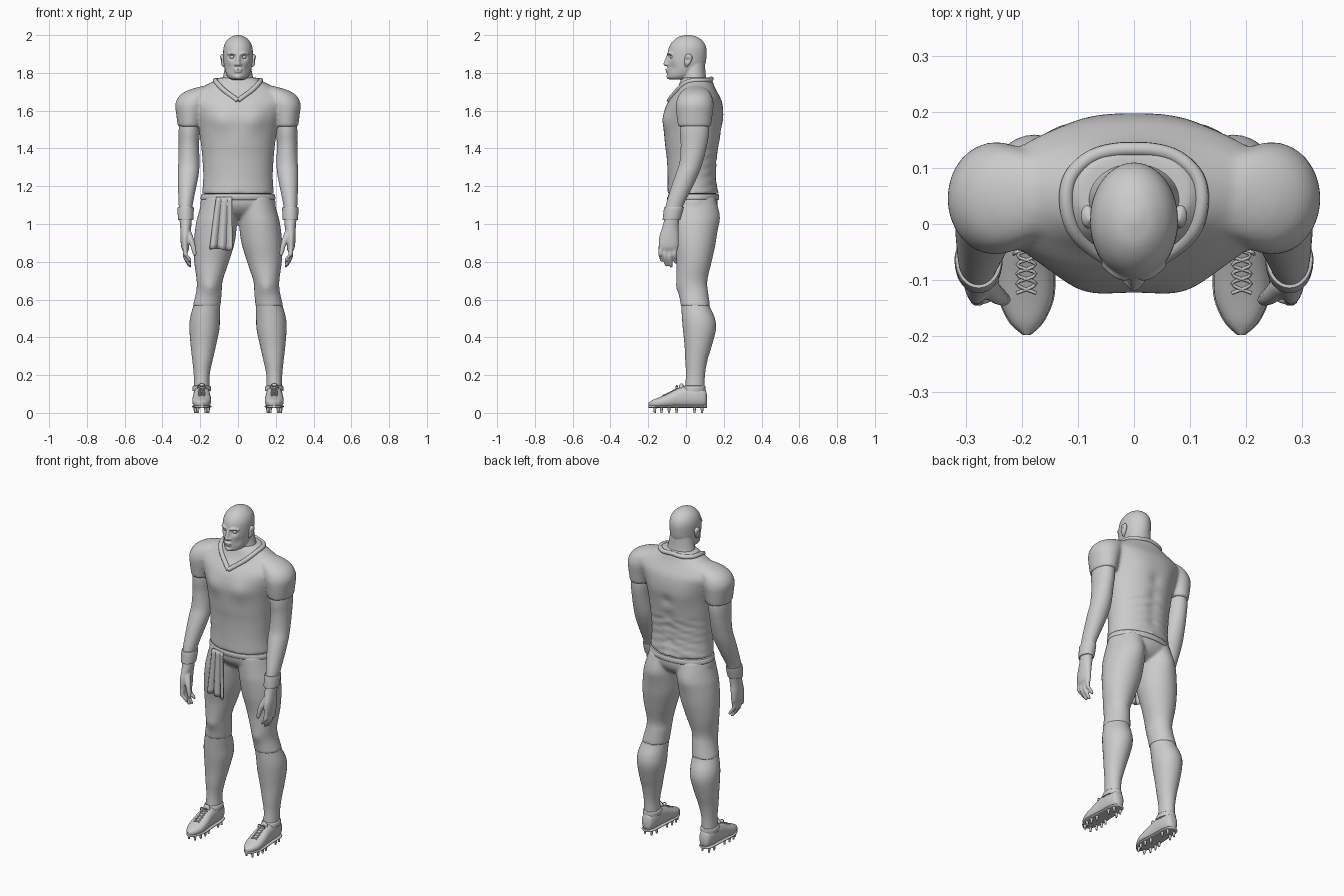
import bpy, bmesh, math
from mathutils import Vector, Matrix
from mathutils.bvhtree import BVHTree


def spline(pts, k):
    """Catmull-Rom points through a list of tuples."""
    pts = [Vector(p) for p in pts]
    p = [pts[0]] + pts + [pts[-1]]
    out = []
    for i in range(1, len(p) - 2):
        a, b, c, d = p[i - 1:i + 3]
        for s in range(k):
            t = s / k
            out.append(0.5 * (2 * b + (c - a) * t + (2 * a - 5 * b + 4 * c - d) * t * t
                              + (3 * b - a - 3 * c + d) * t ** 3))
    return out + [pts[-1]]


def skin(bm, rings):
    rings = [[bm.verts.new(co) for co in r] for r in rings]
    n = len(rings[0])
    for a, b in zip(rings, rings[1:]):
        for i in range(n):
            bm.faces.new((a[i], a[(i + 1) % n], b[(i + 1) % n], b[i]))
    bm.faces.new(rings[0])
    bm.faces.new(rings[-1])
    return [v for r in rings for v in r]


def loft(bm, rows, axis='z', k=5, n=32, power=1.0):
    """Rows are (height, centre a, centre b, radius a, radius b)."""
    rings = []
    for h, ca, cb, ra, rb in spline(rows, k):
        ring = []
        for i in range(n):
            t = 2 * math.pi * i / n
            c, s = math.cos(t), math.sin(t)
            a = ca + ra * math.copysign(abs(c) ** power, c)
            b = cb + rb * math.copysign(abs(s) ** power, s)
            ring.append((a, b, h) if axis == 'z' else (a, h, b))
        rings.append(ring)
    return skin(bm, rings)


def tube(bm, pts, r, k=1, n=10):
    pts = spline(pts, k)
    rings = []
    for i, p in enumerate(pts):
        d = (pts[min(i + 1, len(pts) - 1)] - pts[max(i - 1, 0)]).normalized()
        u = d.cross(Vector((0.13, 0.2, 1))).normalized()
        w = d.cross(u)
        rings.append([p + r * (u * math.cos(2 * math.pi * j / n) + w * math.sin(2 * math.pi * j / n))
                      for j in range(n)])
    skin(bm, rings)


def ball(bm, loc, scale):
    bmesh.ops.create_uvsphere(bm, u_segments=20, v_segments=12, radius=1,
                              matrix=Matrix.LocRotScale(Vector(loc), None, Vector(scale)))


def bump(verts, centre, r, push):
    """Soft push, repeated on both sides of x = 0."""
    for side in (1, -1):
        c = Vector((centre[0] * side, centre[1], centre[2]))
        for v in verts:
            v.co += Vector(push) * math.exp(-((v.co - c).length / r) ** 2)


def mirror(bm):
    new = bmesh.ops.duplicate(bm, geom=bm.verts[:] + bm.edges[:] + bm.faces[:])['geom']
    for v in new:
        if isinstance(v, bmesh.types.BMVert):
            v.co.x *= -1


def make(name, bm, voxel=0, smooth=4, both=False):
    if both:
        mirror(bm)
    bmesh.ops.recalc_face_normals(bm, faces=bm.faces[:])
    me = bpy.data.meshes.new(name)
    bm.to_mesh(me)
    ob = bpy.data.objects.new(name, me)
    bpy.context.collection.objects.link(ob)
    me.shade_smooth()
    me.set_sharp_from_angle(angle=math.radians(50))
    if voxel:
        m = ob.modifiers.new('fuse', 'REMESH')
        m.mode, m.voxel_size, m.use_smooth_shade = 'VOXEL', voxel, True
        s = ob.modifiers.new('soften', 'SMOOTH')
        s.factor, s.iterations = 0.5, smooth
    return ob


# jersey: padded shoulders and sleeves fused with the trunk
bm = bmesh.new()
loft(bm, [(1.515, .256, .045, .062, .087), (1.58, .253, .045, .074, .096), (1.635, .244, .046, .088, .1),
          (1.68, .225, .048, .084, .088), (1.71, .19, .05, .07, .065), (1.73, .16, .05, .03, .03)])
mirror(bm)
trunk = loft(bm, [(1.16, 0, .036, .19, .134), (1.25, 0, .033, .184, .13), (1.35, 0, .033, .189, .135),
                  (1.42, 0, .034, .196, .145), (1.5, 0, .035, .208, .152), (1.56, 0, .037, .225, .156),
                  (1.62, 0, .043, .25, .15), (1.66, 0, .05, .265, .135), (1.7, 0, .055, .235, .11),
                  (1.73, 0, .055, .18, .095), (1.76, 0, .055, .122, .084), (1.775, 0, .055, .1, .075)],
             n=64)
bump(trunk, (.09, -.11, 1.55), .06, (0, -.014, 0))
bump(trunk, (.09, .18, 1.55), .08, (0, .008, 0))
for z in (1.25, 1.33, 1.41, 1.5):
    bump(trunk, (0, .18, z), .035, (0, -.006, 0))
for v in trunk:  # cloth folds on the lower back
    if v.co.y > .06 and v.co.z < 1.4:
        v.co.y += .003 * math.sin(v.co.z * 130 + 40 * abs(v.co.x))
jersey = make('jersey', bm, .009)

# collar laid on the jersey
bpy.context.view_layer.update()
tree = BVHTree.FromObject(jersey, bpy.context.evaluated_depsgraph_get())
half = [(.07, .128, 1.765), (.115, .085, 1.765), (.115, .02, 1.75), (.075, -.035, 1.705)]
path = [(0, -.09, 1.652)] + [(-x, y, z) for x, y, z in half[::-1]] + [(0, .13, 1.765)] + half + [(0, -.09, 1.652)]
bm = bmesh.new()
tube(bm, [tree.find_nearest(p)[0] for p in spline(path, 6)], .013)
make('collar', bm)

# head and neck
bm = bmesh.new()
head = loft(bm, [(1.764, 0, -.04, .03, .045), (1.775, 0, -.032, .05, .064), (1.8, 0, -.016, .064, .082),
                 (1.84, 0, .0, .074, .099), (1.88, 0, .004, .078, .104), (1.93, 0, .008, .077, .1),
                 (1.965, 0, .01, .064, .082), (1.99, 0, .01, .038, .05), (2.001, 0, .01, .008, .01)], n=64, k=8)
bump(head, (.032, -.092, 1.884), .018, (0, .015, 0))
bump(head, (.055, -.075, 1.825), .022, (-.0, .008, 0))
loft(bm, [(1.66, 0, .05, .1, .07), (1.74, 0, .048, .092, .073), (1.78, 0, .043, .079, .063),
          (1.85, 0, .04, .066, .06)])
tube(bm, [(0, -.088, 1.9), (0, -.1, 1.87), (0, -.107, 1.848)], .011, 4)
ball(bm, (0, -.106, 1.847), (.013, .014, .011))
ball(bm, (0, -.1, 1.817), (.022, .009, .006))
ball(bm, (0, -.098, 1.806), (.019, .009, .006))
ball(bm, (0, -.088, 1.78), (.022, .016, .014))
for s in (1, -1):
    ball(bm, (.013 * s, -.098, 1.845), (.009, .011, .008))
    tube(bm, [(.012 * s, -.096, 1.899), (.032 * s, -.09, 1.905), (.055 * s, -.07, 1.898)], .007, 4)
make('head', bm, .0045, 2)
bm = bmesh.new()
ball(bm, (.031, -.072, 1.884), (.014, .014, .011))
make('eyes', bm, both=True)
bm = bmesh.new()
ear = loft(bm, [(1.83, .074, .0, .003, .005), (1.845, .079, .006, .01, .013), (1.87, .082, .012, .012, .02),
                (1.89, .083, .014, .011, .018), (1.9, .08, .012, .004, .006)], n=24)
bump(ear, (.094, .006, 1.868), .011, (0, 0, 0))
for v in ear:
    v.co.x -= .009 * math.exp(-((v.co - Vector((.094, .008, 1.868))).length / .01) ** 2)
make('ears', bm, both=True)

# arms with hands
bm = bmesh.new()
loft(bm, [(1.6, .255, .045, .05, .07), (1.5, .258, .045, .056, .078), (1.42, .26, .042, .054, .07),
          (1.33, .26, .028, .056, .062), (1.27, .263, .008, .056, .061), (1.2, .269, -.02, .049, .057),
          (1.1, .277, -.06, .037, .047), (1.03, .277, -.074, .033, .04), (.98, .277, -.083, .029, .044),
          (.93, .28, -.09, .025, .052), (.88, .28, -.092, .021, .052), (.855, .276, -.093, .014, .044)])
for y, tip in ((-.132, .8), (-.107, .775), (-.082, .77), (-.058, .79)):
    z0 = .88
    loft(bm, [(z0, .281, y, .012, .012), ((z0 + tip) / 2, .278, y - .003, .0125, .0115),
              (tip + .02, .262, y + .001, .011, .0105), (tip + .004, .254, y + .004, .008, .008),
              (tip, .252, y + .004, .003, .003)], n=12)
loft(bm, [(.96, .265, -.105, .018, .02), (.91, .246, -.125, .016, .017), (.865, .234, -.133, .013, .013),
          (.838, .229, -.135, .009, .009), (.83, .228, -.135, .003, .003)], n=12)
make('arms', bm, .005, 2, both=True)

# wristbands
bm = bmesh.new()
loft(bm, [(1.022, .277, -.077, .039, .046), (1.03, .277, -.075, .041, .048), (1.08, .277, -.065, .043, .052),
          (1.09, .277, -.063, .041, .051)], k=3)
make('wristbands', bm, both=True)

# pants
bm = bmesh.new()
leg = loft(bm, [(1.14, .09, .04, .095, .115), (1.05, .106, .045, .105, .122), (1.0, .114, .045, .109, .122),
                (.9, .126, .045, .108, .112), (.8, .14, .042, .092, .094), (.7, .15, .032, .069, .081),
                (.64, .154, .04, .068, .077), (.565, .166, .05, .074, .078)], n=40)
bump(leg, (.1, .16, 1.04), .07, (0, .012, 0))
bump(leg, (.15, -.04, .66), .035, (0, -.01, 0))
mirror(bm)
loft(bm, [(1.155, 0, .039, .188, .127), (1.1, 0, .042, .2, .124), (1.06, 0, .045, .17, .1),
          (1.03, 0, .045, .09, .06)], n=48)
make('pants', bm, .008)
bm = bmesh.new()
loft(bm, [(1.128, 0, .041, .194, .13), (1.134, 0, .041, .198, .134), (1.15, 0, .04, .196, .135),
          (1.158, 0, .04, .192, .131)], n=64, k=2)
make('waistband', bm)

# socks
bm = bmesh.new()
loft(bm, [(.62, .157, .042, .064, .072), (.565, .166, .05, .071, .075), (.5, .175, .066, .079, .087),
          (.44, .178, .071, .079, .087), (.35, .184, .064, .066, .071), (.28, .188, .055, .054, .059),
          (.2, .192, .05, .042, .05), (.11, .192, .045, .042, .053)])
make('socks', bm, both=True)

# shoes, soles, studs
rows = [(.112, .192, .07, .012, .02), (.1, .192, .08, .032, .048), (.06, .192, .085, .042, .058),
        (.01, .192, .086, .044, .059), (-.04, .192, .079, .046, .052), (-.09, .192, .066, .05, .039),
        (-.135, .192, .056, .047, .029), (-.175, .192, .049, .029, .02), (-.198, .191, .046, .005, .008)]
bm = bmesh.new()
loft(bm, rows, axis='y', power=.85)
tree = BVHTree.FromBMesh(bm)
loft(bm, [(.115, .192, .042, .048, .062), (.132, .192, .044, .049, .06), (.142, .192, .045, .046, .057),
          (.144, .192, .045, .04, .05)])
make('shoes', bm, both=True)
bm = bmesh.new()
loft(bm, [(y, x, .034, r + .002, .008) for y, x, z, r, h in rows], axis='y', power=.7)
for y, dx in ((-.165, .02), (-.13, .034), (-.09, .036), (-.05, .03), (.045, .028), (.085, .022)):
    for s in (1, -1):
        bmesh.ops.create_cone(bm, cap_ends=True, segments=10, radius1=.005, radius2=.009, depth=.032,
                              matrix=Matrix.Translation((.192 + s * dx, y, .016)))
make('studded_soles', bm, both=True)

# laces and tongues
bm = bmesh.new()
for s in (1, -1):
    pts = [(.192 + s * .02 * (-1) ** i, -.05 - .016 * i, .15 - .009 * i) for i in range(6)]
    tube(bm, [tree.find_nearest(p)[0] + Vector((0, 0, .002)) for p in spline(pts, 4)], .003, n=8)
    tube(bm, [(.192, -.045, .138), (.192 + s * .018, -.05, .146), (.192 + s * .022, -.054, .13)], .003, 4, 8)
make('laces', bm, both=True)
bm = bmesh.new()
ball(bm, (.192, -.024, .132), (.022, .014, .025))
make('shoe_tongues', bm, both=True)

# towel hanging from the waistband
bm = bmesh.new()
grid = []
for j in range(13):
    v = j / 12
    grid.append([bm.verts.new((-.112 - .034 * v + u / 24 * (.078 + .036 * v),
                               -.09 + .004 * v - (.003 + .006 * v) * math.sin(u / 24 * 15) + .012 * (1 - u / 24),
                               1.142 - .276 * v + .006 * v * math.sin(u / 4))) for u in range(25)])
for a, b in zip(grid, grid[1:]):
    for i in range(24):
        bm.faces.new((a[i], a[i + 1], b[i + 1], b[i]))
towel = make('towel', bm)
sol = towel.modifiers.new('thickness', 'SOLIDIFY')
sol.thickness, sol.offset = .014, 0
